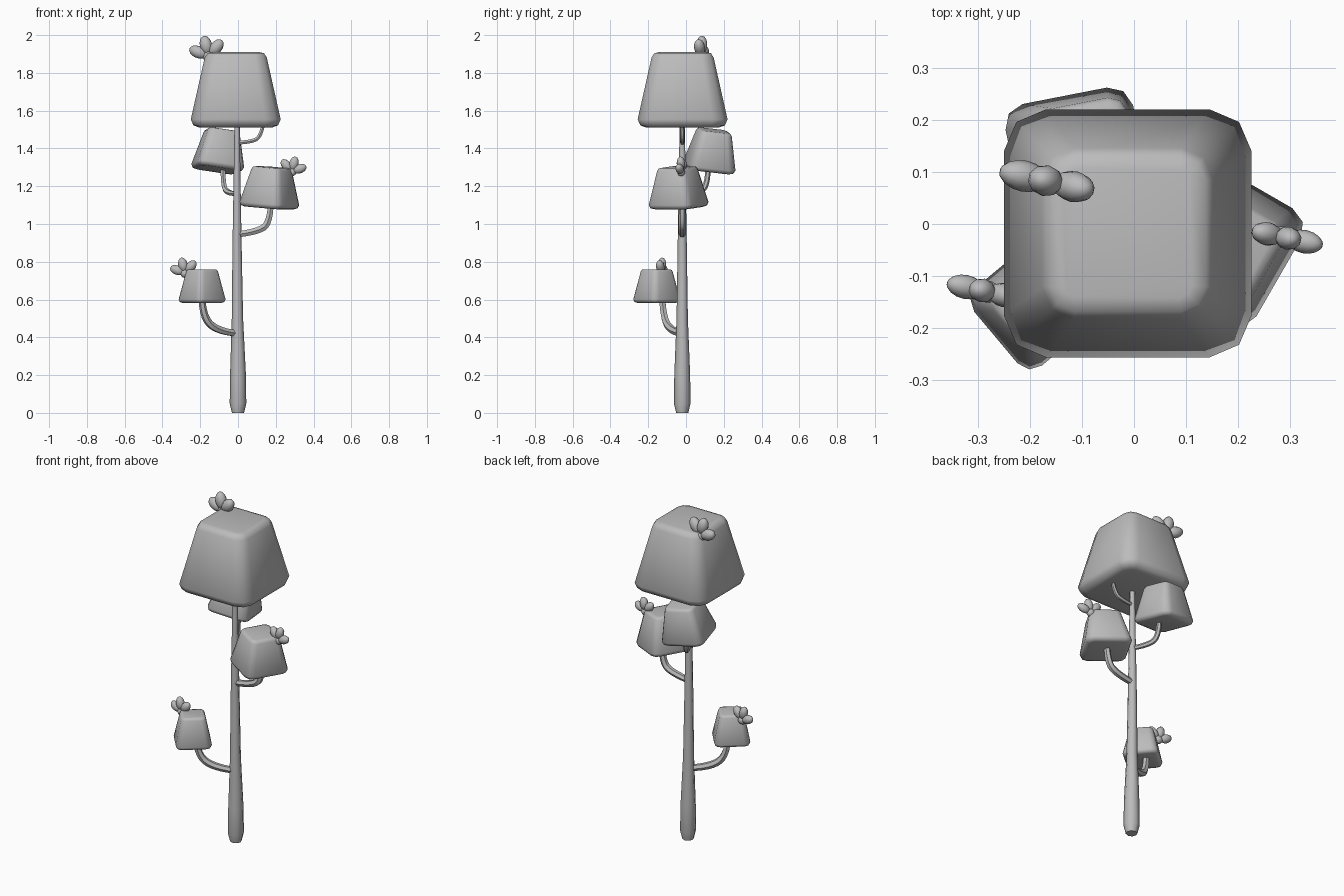
import bpy, bmesh
from math import radians, pi
from mathutils import Matrix, Vector

cube = bpy.data.objects.get("Cube")
if cube:
    bpy.data.objects.remove(cube, do_unlink=True)

grey = bpy.data.materials.new("plain_grey")
grey.use_nodes = True
grey.diffuse_color = (0.5, 0.5, 0.5, 1)
grey.node_tree.nodes["Principled BSDF"].inputs["Base Color"].default_value = grey.diffuse_color


def rot(degrees, axis):
    return Matrix.Rotation(radians(degrees), 4, axis)


def add_object(name, data):
    ob = bpy.data.objects.new(name, data)
    bpy.context.collection.objects.link(ob)
    data.materials.append(grey)
    bpy.ops.object.select_all(action='DESELECT')
    ob.select_set(True)
    bpy.context.view_layer.objects.active = ob
    return ob


def finish(name, bm):
    bmesh.ops.recalc_face_normals(bm, faces=bm.faces)
    mesh = bpy.data.meshes.new(name)
    bm.to_mesh(mesh)
    bm.free()
    ob = add_object(name, mesh)
    bpy.ops.object.shade_smooth_by_angle(angle=radians(50))
    return ob


# Tapered tube along a path of (x, y, z, radius)
def tube(name, path, kind='POLY', resolution=2):
    curve = bpy.data.curves.new(name, 'CURVE')
    curve.dimensions = '3D'
    curve.bevel_depth = 1
    curve.bevel_resolution = resolution
    curve.resolution_u = 4
    curve.use_fill_caps = True
    spline = curve.splines.new(kind)
    spline.points.add(len(path) - 1)
    for point, (x, y, z, r) in zip(spline.points, path):
        point.co = (x, y, z, 1)
        point.radius = r
    if kind == 'NURBS':
        spline.order_u = 3
        spline.use_endpoint_u = True
    add_object(name, curve)
    bpy.ops.object.convert(target='MESH')
    bpy.ops.object.shade_smooth_by_angle(angle=radians(50))


# Foliage block: rounded squares (height, half width, corner cut) lofted upwards
BLOCK = [(0, 0.8, 0.2), (0.03, 0.94, 0.28), (0.11, 1, 0.34),
         (0.93, 0.69, 0.26), (0.985, 0.63, 0.2), (1, 0.52, 0.1)]


def foliage(name, base, half, height, turn=0, tilt_x=0, tilt_y=0):
    bm = bmesh.new()
    rings = []
    for z, w, c in BLOCK:
        corner = [(w, w - c), (w - 0.3 * c, w - 0.3 * c), (w - c, w)]
        ring = []
        for quarter in range(4):
            turn_corner = rot(90 * quarter, 'Z')
            ring += [bm.verts.new(turn_corner @ Vector((x * half, y * half, (z - 0.5) * height)))
                     for x, y in corner]
        rings.append(ring)
    for low, high in zip(rings, rings[1:]):
        for i in range(len(low)):
            j = (i + 1) % len(low)
            bm.faces.new((low[i], low[j], high[j], high[i]))
    bm.faces.new(rings[0])
    bm.faces.new(rings[-1])
    ob = finish(name, bm)
    x, y, z = base
    ob.matrix_world = (Matrix.Translation((x, y, z + height / 2)) @ rot(tilt_x, 'X')
                       @ rot(tilt_y, 'Y') @ rot(turn, 'Z'))


# Sprig: three flattened lobes fanned out from a small round foot
def sprig(name, foot, size, lean):
    bm = bmesh.new()
    place = Matrix.Translation(foot) @ rot(-12, 'Z') @ rot(lean, 'Y') @ Matrix.Scale(size, 4)
    lobes = [(a, 0.062, (0.033, 0.03, 0.05)) for a in (-54, 0, 54)] + [(0, 0, (0.032, 0.028, 0.03))]
    for angle, reach, shape in lobes:
        bmesh.ops.create_uvsphere(
            bm, u_segments=10, v_segments=8, radius=1,
            matrix=place @ rot(angle, 'Y') @ Matrix.Translation((0, 0, reach))
            @ Matrix.Diagonal((*shape, 1)))
    finish(name, bm)


# Trunk
tube("trunk", [(0, -0.02, 0, 0.032), (0, -0.02, 0.05, 0.044), (0, -0.02, 0.2, 0.042),
               (-0.003, -0.02, 0.5, 0.03), (-0.005, -0.02, 0.9, 0.024),
               (-0.005, -0.02, 1.25, 0.018), (-0.005, -0.02, 1.53, 0.014)])

# Branches
tube("low_branch", [(0, -0.02, 0.42, 0.018), (-0.1, -0.075, 0.43, 0.021),
                    (-0.185, -0.12, 0.5, 0.02), (-0.19, -0.125, 0.6, 0.018)], 'NURBS', 1)
tube("left_branch", [(0, -0.02, 0.945, 0.018), (0.11, -0.02, 0.96, 0.02),
                     (0.17, -0.02, 1.01, 0.02), (0.175, -0.02, 1.12, 0.016)], 'NURBS', 1)
tube("back_branch", [(-0.005, -0.02, 1.16, 0.013), (-0.05, 0.06, 1.16, 0.015),
                     (-0.08, 0.115, 1.2, 0.015), (-0.08, 0.118, 1.31, 0.014)], 'NURBS', 1)
tube("top_branch", [(0, -0.02, 1.43, 0.011), (0.07, -0.02, 1.435, 0.012),
                    (0.12, -0.02, 1.46, 0.012), (0.135, -0.02, 1.53, 0.01)], 'NURBS', 1)

# Foliage blocks
foliage("top_foliage", (-0.012, -0.018, 1.51), 0.238, 0.4)
foliage("back_foliage", (-0.097, 0.135, 1.285), 0.126, 0.212, 12, -8, 7)
foliage("left_foliage", (0.172, -0.042, 1.085), 0.129, 0.216, -30, 2, 4)
foliage("low_foliage", (-0.19, -0.155, 0.582), 0.098, 0.178, 40)

# Sprigs
sprig("top_sprig", (-0.155, 0.08, 1.887), 1, -14)
sprig("left_sprig", (0.285, -0.025, 1.275), 0.75, 14)
sprig("low_sprig", (-0.28, -0.13, 0.738), 0.77, -14)
